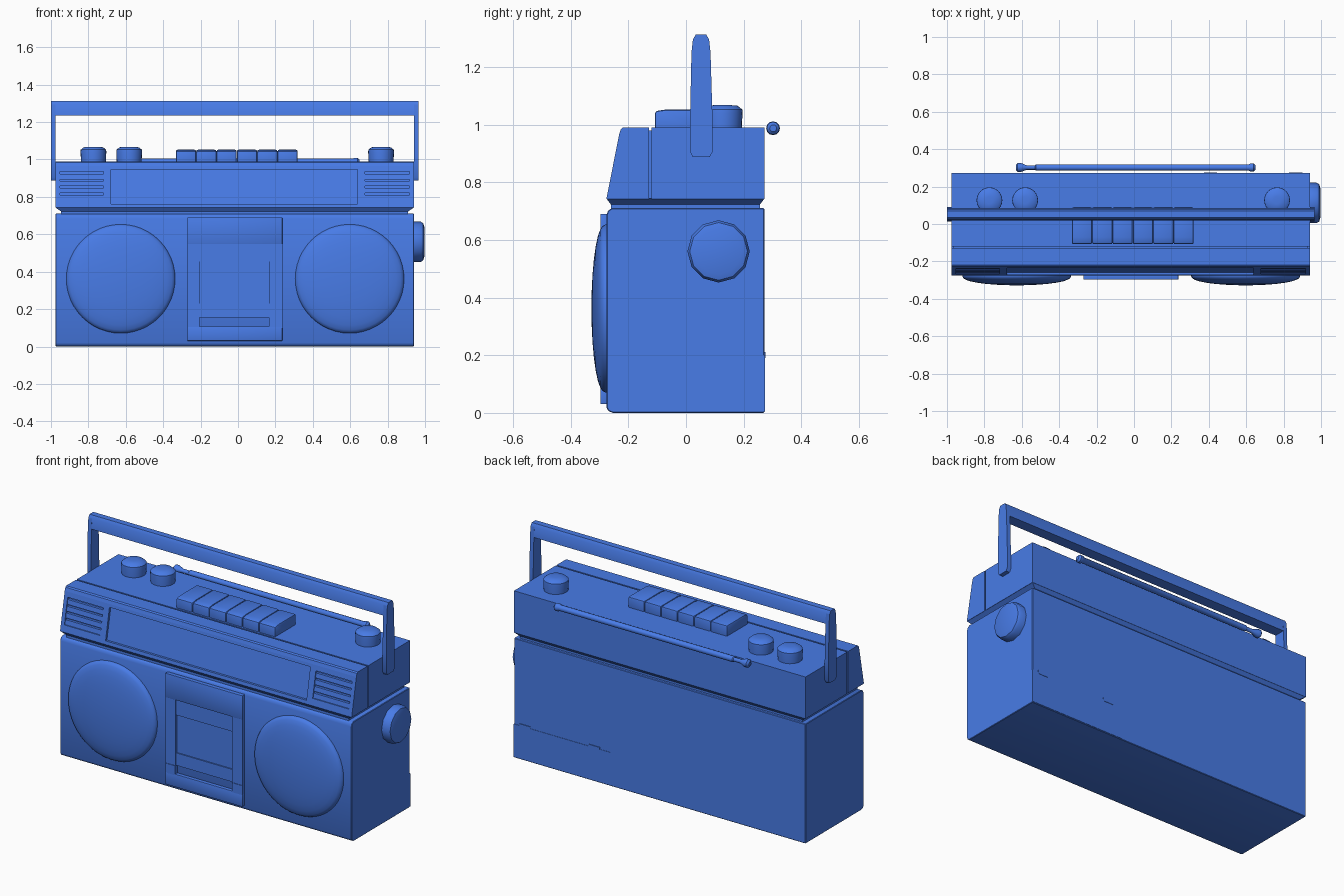
import bpy, bmesh, math
from mathutils import Vector

if "Cube" in bpy.data.objects:
    bpy.data.objects.remove(bpy.data.objects["Cube"])

BLUE = bpy.data.materials.new("blue_plastic")
BLUE.diffuse_color = (0.065, 0.2, 0.8, 1)
BLUE.use_nodes = True
BLUE.node_tree.nodes["Principled BSDF"].inputs["Base Color"].default_value = BLUE.diffuse_color


def finish(name, bm, bevel=0.0, segs=2, smooth=True):
    bmesh.ops.recalc_face_normals(bm, faces=bm.faces)
    me = bpy.data.meshes.new(name)
    bm.to_mesh(me)
    bm.free()
    me.materials.append(BLUE)
    ob = bpy.data.objects.new(name, me)
    bpy.context.collection.objects.link(ob)
    bpy.ops.object.select_all(action='DESELECT')
    bpy.context.view_layer.objects.active = ob
    ob.select_set(True)
    if bevel:
        m = ob.modifiers.new("bevel", 'BEVEL')
        m.width, m.segments, m.limit_method = bevel, segs, 'ANGLE'
        bpy.ops.object.modifier_apply(modifier="bevel")
    if smooth:
        bpy.ops.object.shade_smooth_by_angle(angle=math.radians(35))
    return ob


def prism(name, profile, x0, x1, **kw):
    """Extrude a (y, z) outline from x0 to x1."""
    bm = bmesh.new()
    a = [bm.verts.new((x0, y, z)) for y, z in profile]
    b = [bm.verts.new((x1, y, z)) for y, z in profile]
    bm.faces.new(a)
    bm.faces.new(b)
    n = len(a)
    for i in range(n):
        j = (i + 1) % n
        bm.faces.new((a[i], a[j], b[j], b[i]))
    return finish(name, bm, **kw)


def box(name, x0, x1, y0, y1, z0, z1, **kw):
    return prism(name, [(y0, z0), (y1, z0), (y1, z1), (y0, z1)], x0, x1, **kw)


def lathe(name, profile, origin, axis, segs, **kw):
    """Revolve (radius, height) points about an axis; both ends closed."""
    rot = Vector((0, 0, 1)).rotation_difference(Vector(axis)).to_matrix()
    bm = bmesh.new()
    rings = []
    for r, h in profile:
        ring = []
        for i in range(segs):
            t = 2 * math.pi * i / segs
            p = rot @ Vector((r * math.cos(t), r * math.sin(t), h))
            ring.append(bm.verts.new(p + Vector(origin)))
        rings.append(ring)
    for p, q in zip(rings, rings[1:]):
        for i in range(segs):
            j = (i + 1) % segs
            bm.faces.new((p[i], p[j], q[j], q[i]))
    bm.faces.new(rings[0])
    bm.faces.new(rings[-1])
    return finish(name, bm, **kw)


def cut(ob, cutter):
    m = ob.modifiers.new("cut", 'BOOLEAN')
    m.operation, m.object, m.solver = 'DIFFERENCE', cutter, 'EXACT'
    bpy.ops.object.select_all(action='DESELECT')
    bpy.context.view_layer.objects.active = ob
    ob.select_set(True)
    bpy.ops.object.modifier_apply(modifier="cut")
    bpy.data.objects.remove(cutter)


def slope(z):
    """Front y of the leaning control panel at height z."""
    return -0.276 + (z - 0.745) * 0.2


def leaning(z0, z1, out, depth):
    return [(slope(z0) - out, z0), (slope(z0) + depth, z0),
            (slope(z1) + depth, z1), (slope(z1) - out, z1)]


L, R, BACK, FRONT = -0.976, 0.94, 0.272, -0.276

# Lower cabinet
prism("lower_cabinet", [(FRONT + 0.022, 0), (BACK, 0), (BACK, 0.71), (FRONT + 0.02, 0.71),
                        (FRONT + 0.006, 0.702), (FRONT, 0.685), (FRONT, 0.02), (FRONT + 0.006, 0.007)],
      L, R, bevel=0.003, segs=1)

# Waist: tapers inward below the upper cabinet, down to a narrow neck
waist = box("waist_taper", L, R, FRONT, BACK, 0.722, 0.743)
for v in waist.data.vertices:
    if v.co.z < 0.73:
        v.co.x += 0.03 if v.co.x < 0 else -0.03
        v.co.y += 0.016 if v.co.y < 0 else -0.016
box("waist_neck", L + 0.03, R - 0.03, FRONT + 0.016, BACK - 0.016, 0.70, 0.73)

# Upper cabinet: rear half, groove filler, leaning front half
box("upper_rear", L, R, -0.119, BACK, 0.742, 0.99)
box("groove_filler", L + 0.012, R - 0.012, -0.14, -0.10, 0.735, 0.98)
front = prism("control_panel", [(FRONT, 0.742), (-0.128, 0.742), (-0.128, 0.99), (-0.218, 0.99),
                                (-0.226, 0.984), (slope(0.965), 0.965)], L, R, smooth=False)
cut(front, prism("display_cutter", leaning(0.762, 0.947, 0.05, 0.014), -0.68, 0.64))

# Vents with slats either side of the display
for side, x0, x1 in (("left", -0.953, -0.718), ("right", 0.678, 0.917)):
    cut(front, prism("vent_cutter", leaning(0.782, 0.935, 0.05, 0.02), x0, x1))
    for i in range(4):
        z = 0.783 + i * 0.037
        prism(f"vent_slat_{side}_{i + 1}", leaning(z, z + 0.027, -0.005, 0.024), x0, x1)

# Speakers: shallow domes with a short rim
for side, x in (("left", -0.627), ("right", 0.597)):
    dome = [(0.291, -0.01), (0.291, 0.004)]
    dome += [(0.288 * math.cos(a), 0.008 + 0.044 * math.sin(a))
             for a in [math.radians(d) for d in (8, 18, 30, 42, 54, 66, 78, 87)]]
    lathe(f"speaker_{side}", dome, (x, FRONT, 0.362), (0, -1, 0), 48)

# Cassette door: frame pieces around a recessed window
DY = -0.297
box("door_top", -0.27, 0.237, DY, -0.27, 0.547, 0.69, bevel=0.003)
box("door_bottom", -0.27, 0.237, DY, -0.27, 0.03, 0.107, bevel=0.003)
for side, x0, x1 in (("left", -0.27, -0.205), ("right", 0.167, 0.237)):
    box(f"door_rail_{side}", x0, x1, DY + 0.003, -0.27, 0.156, 0.549)
    box(f"door_ear_{side}", x0, x1, DY, -0.27, 0.10, 0.156)
box("window_upper", -0.205, 0.167, -0.288, -0.27, 0.455, 0.547)
box("window_middle", -0.205, 0.167, -0.281, -0.27, 0.23, 0.455)
box("window_lower", -0.205, 0.167, -0.288, -0.27, 0.156, 0.23)

# Top push buttons
for i in range(6):
    x = -0.332 + i * 0.1087
    prism(f"button_{i + 1}", [(-0.108, 0.96), (0.09, 0.96), (0.09, 1.052), (-0.07, 1.052), (-0.108, 1.046)],
          x, x + 0.1077, bevel=0.009)

# Top knobs
for i, x in enumerate((-0.773, -0.582, 0.765)):
    lathe(f"top_knob_{i + 1}", [(0.066, 0.98), (0.069, 1.04), (0.068, 1.052), (0.052, 1.065), (0.02, 1.068)],
          (x, 0.127, 0), (0, 0, 1), 24)

# Side tuning knob
lathe("side_knob", [(0.108, -0.01), (0.108, 0.036), (0.1, 0.05), (0.08, 0.056)],
      (R, 0.113, 0.56), (1, 0, 0), 12)

# Handle: crossbar and two tapering arms
prism("handle_bar", [(0.019, 1.235), (0.085, 1.235), (0.08, 1.295), (0.07, 1.312),
                     (0.034, 1.312), (0.024, 1.295)], -1.0, 0.965)
arm = [(0.014, 0.905), (0.024, 0.887), (0.082, 0.887), (0.092, 0.905),
       (0.092, 1.02), (0.085, 1.25), (0.08, 1.295), (0.024, 1.295), (0.019, 1.25), (0.014, 1.02)]
prism("handle_arm_left", arm, -1.0, L)
prism("handle_arm_right", arm, R, 0.965)

# Telescopic aerial along the back edge
lathe("aerial", [(0.012, -0.632), (0.024, -0.622), (0.024, -0.604), (0.012, -0.575), (0.012, -0.53),
                 (0.017, -0.525), (0.017, 0.615), (0.022, 0.622), (0.022, 0.64), (0.012, 0.65)],
      (0, 0.302, 0.987), (1, 0, 0), 12)

# Battery cover with two clips on the back
box("battery_cover", 0.305, R, 0.26, BACK + 0.002, 0.004, 0.2)
for i, x in enumerate((0.41, 0.865)):
    box(f"battery_clip_{i + 1}", x - 0.035, x + 0.035, 0.26, BACK + 0.004, 0.19, 0.212)
